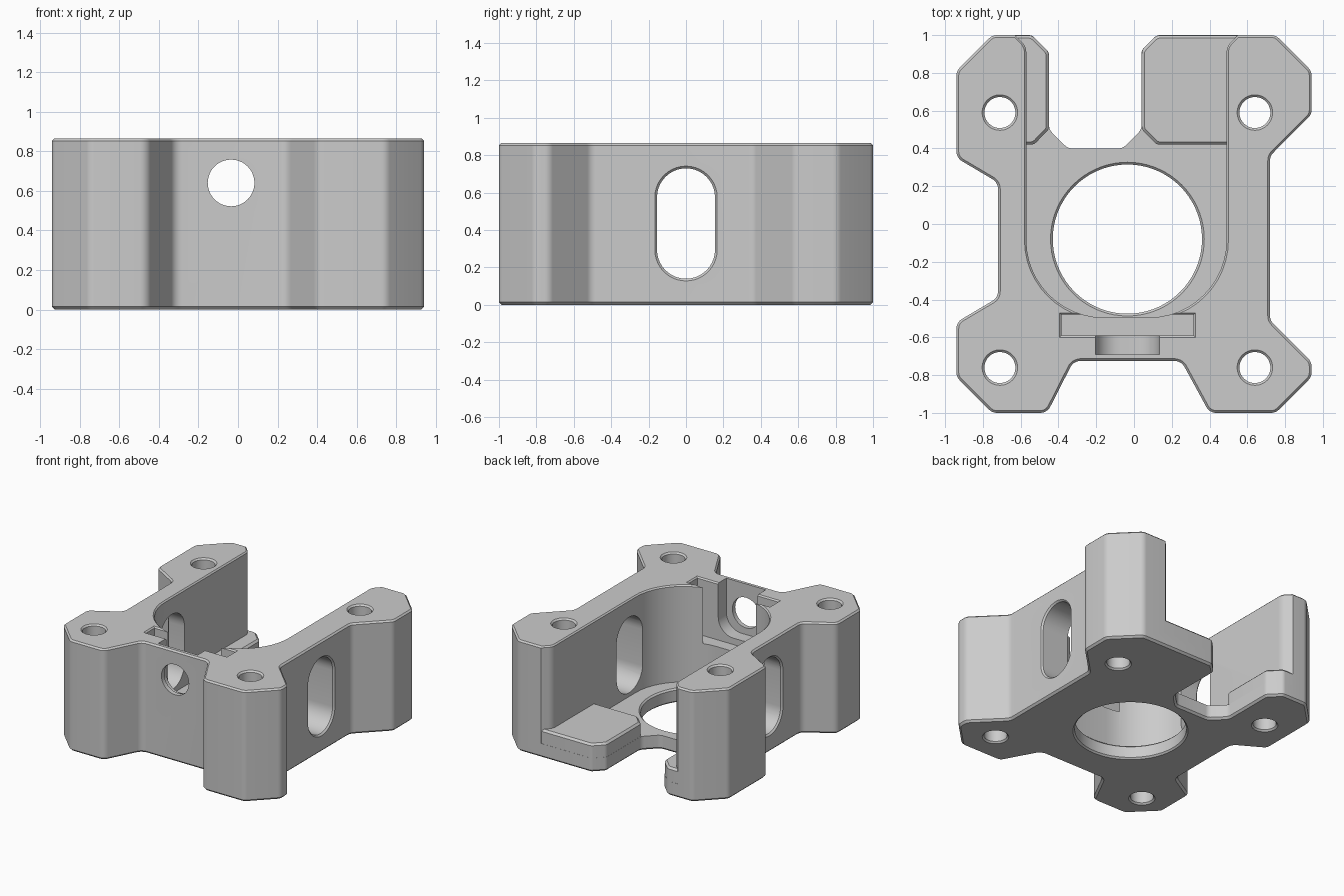
import bpy
import math
from mathutils import Vector, Matrix

if "Cube" in bpy.data.objects:
    bpy.data.objects.remove(bpy.data.objects["Cube"], do_unlink=True)

GREY = (0.6, 0.6, 0.6, 1)
mat = bpy.data.materials.new("plain grey")
mat.use_nodes = True
mat.diffuse_color = GREY
mat.node_tree.nodes["Principled BSDF"].inputs["Base Color"].default_value = GREY

HEIGHT = 0.865
CX = -0.035          # centre line of the bore and cavity
FLOOR = 0.11
PAD = 0.22


def rounded(points, radius, segs=6):
    """Round the corners of a counterclockwise outline; a third value overrides the radius."""
    out = []
    n = len(points)
    for i, pt in enumerate(points):
        p = Vector(pt[:2])
        e1 = Vector(points[i - 1][:2]) - p
        e2 = Vector(points[(i + 1) % n][:2]) - p
        r = pt[2] if len(pt) > 2 else radius
        half = e1.angle(e2) / 2
        t = min(r / math.tan(half), 0.45 * e1.length, 0.45 * e2.length)
        if t < 1e-4:
            out.append(p)
            continue
        r = t * math.tan(half)
        d1, d2 = e1.normalized(), e2.normalized()
        c = p + (d1 + d2).normalized() * math.hypot(t, r)
        a, b = p + d1 * t - c, p + d2 * t - c
        sweep = math.atan2(a.x * b.y - a.y * b.x, a.dot(b))
        start = math.atan2(a.y, a.x)
        steps = segs * 2 if r > 0.1 else segs
        for k in range(steps + 1):
            ang = start + sweep * k / steps
            out.append(c + Vector((math.cos(ang), math.sin(ang))) * r)
    return out


def circle(x, y, r, n=48):
    return [Vector((x + r * math.cos(k * math.tau / n), y + r * math.sin(k * math.tau / n)))
            for k in range(n)]


def offset(loop, d):
    """Grow a counterclockwise loop by d."""
    out = []
    for i, p in enumerate(loop):
        a = (p - loop[i - 1]).normalized()
        b = (loop[(i + 1) % len(loop)] - p).normalized()
        n1, n2 = Vector((a.y, -a.x)), Vector((b.y, -b.x))
        out.append(p + (n1 + n2) * (d / (1 + n1.dot(n2))))
    return out


def prism(name, loop, layers, matrix=Matrix()):
    """Stack copies of a loop; each layer is (height, outward offset)."""
    n = len(loop)
    verts = [matrix @ Vector((p.x, p.y, z)) for z, d in layers for p in offset(loop, d)]
    faces = [list(range(n))[::-1], [len(verts) - n + k for k in range(n)]]
    for j in range(len(layers) - 1):
        for k in range(n):
            m = (k + 1) % n
            faces.append([j * n + k, j * n + m, j * n + n + m, j * n + n + k])
    mesh = bpy.data.meshes.new(name)
    mesh.from_pydata(verts, [], faces)
    mesh.materials.append(mat)
    obj = bpy.data.objects.new(name, mesh)
    bpy.context.collection.objects.link(obj)
    return obj


def cut(target, tool):
    tool.hide_render = True
    mod = target.modifiers.new(tool.name, "BOOLEAN")
    mod.operation = "DIFFERENCE"
    mod.solver = "EXACT"
    mod.object = tool
    bpy.context.view_layer.objects.active = target
    bpy.ops.object.modifier_apply(modifier=mod.name)
    bpy.data.objects.remove(tool, do_unlink=True)


def through(bottom, top, c=0.012):
    """Layers of a cutter with chamfered mouths at both ends."""
    return [(bottom - 0.006, c + 0.006), (bottom + c, 0), (top - c, 0), (top + 0.006, c + 0.006)]


# Main block with four corner legs and a notched back
outline = [(-0.94, -0.81), (-0.75, -1), (-0.46, -1), (-0.32, -0.725), (0.25, -0.725),
           (0.40, -1), (0.75, -1), (0.94, -0.81), (0.94, -0.73), (0.72, -0.51),
           (0.72, 0.36), (0.94, 0.58), (0.94, 0.81), (0.75, 1), (0.12, 1, 0.04),
           (0.04, 0.92, 0.04), (0.04, 0.50), (-0.06, 0.40), (-0.35, 0.40), (-0.45, 0.50),
           (-0.45, 0.91, 0.04), (-0.54, 1, 0.04), (-0.75, 1), (-0.94, 0.81),
           (-0.94, 0.35), (-0.72, 0.22), (-0.72, -0.39), (-0.94, -0.52)]
body = prism("motor_bracket", rounded(outline, 0.06),
             [(0, -0.015), (0.015, 0), (HEIGHT - 0.012, 0), (HEIGHT, -0.012)])

# Open-backed cavity
cavity = [(-0.57, -0.495, 0.41), (0.49, -0.495, 0.41), (0.49, 0.94), (0.69, 1.14, 0),
          (-0.77, 1.14, 0), (-0.57, 0.94)]
open_top = [(HEIGHT - 0.01, 0), (HEIGHT + 0.006, 0.016)]
cut(body, prism("cavity", rounded(cavity, 0.08), [(FLOOR, 0)] + open_top))

# Central bore
cut(body, prism("bore", circle(CX, -0.08, 0.395, 72), through(0, FLOOR)))

# Four screw holes
for x in (CX - 0.675, CX + 0.675):
    for y in (-0.76, 0.59):
        cut(body, prism("screw_hole", circle(x, y, 0.082), through(0, HEIGHT)))

# Long slots through both side walls
sideways = Matrix(((0, 0, 1, 0), (1, 0, 0, 0), (0, 1, 0, 0), (0, 0, 0, 1)))
arch = [Vector((0.155 * math.cos(k * math.pi / 20), 0.575 + 0.155 * math.sin(k * math.pi / 20)))
        for k in range(21)]
slot = arch + [Vector((-p.x, 0.87 - p.y)) for p in arch]
cut(body, prism("side_slot", slot, through(-0.72, 0.72), sideways))

# Stepped pocket and round hole in the front wall
frontways = Matrix(((1, 0, 0, 0), (0, 0, -1, 0), (0, 1, 0, 0), (0, 0, 0, 1)))
wide = [(-0.385, -0.59), (0.315, -0.59), (0.315, -0.48), (-0.385, -0.48)]
cut(body, prism("wide_pocket", rounded(wide, 0), [(0.42, 0)] + open_top))
narrow = [(-0.205, 0.47), (0.135, 0.47), (0.135, 0.95, 0), (-0.205, 0.95, 0)]
cut(body, prism("narrow_pocket", rounded(narrow, 0.13), [(0.55, 0), (0.69, 0)], frontways))
cut(body, prism("front_hole", circle(CX, 0.64, 0.118), [(0.6, 0), (0.8, 0)], frontways))

# Raised pads at the back of the floor, sunk into the block
wide_pad = [(0.041, 0.50), (0.12, 0.42), (0.52, 0.42, 0), (0.52, 0.9, 0), (0.58, 0.999, 0),
            (0.12, 0.999), (0.041, 0.92)]
narrow_pad = [(-0.60, 0.42, 0), (-0.53, 0.42), (-0.451, 0.50), (-0.451, 0.91),
              (-0.541, 0.999), (-0.66, 0.999, 0), (-0.60, 0.9, 0)]
pads = [prism(name, rounded(pts, 0.04), [(0.05, 0), (PAD - 0.015, 0), (PAD, -0.015)])
        for name, pts in (("wide_pad", wide_pad), ("narrow_pad", narrow_pad))]

# Smooth rounded corners, sharp chamfers
bpy.ops.object.select_all(action="DESELECT")
for obj in [body] + pads:
    obj.select_set(True)
bpy.context.view_layer.objects.active = body
bpy.ops.object.shade_smooth_by_angle(angle=math.radians(25))
